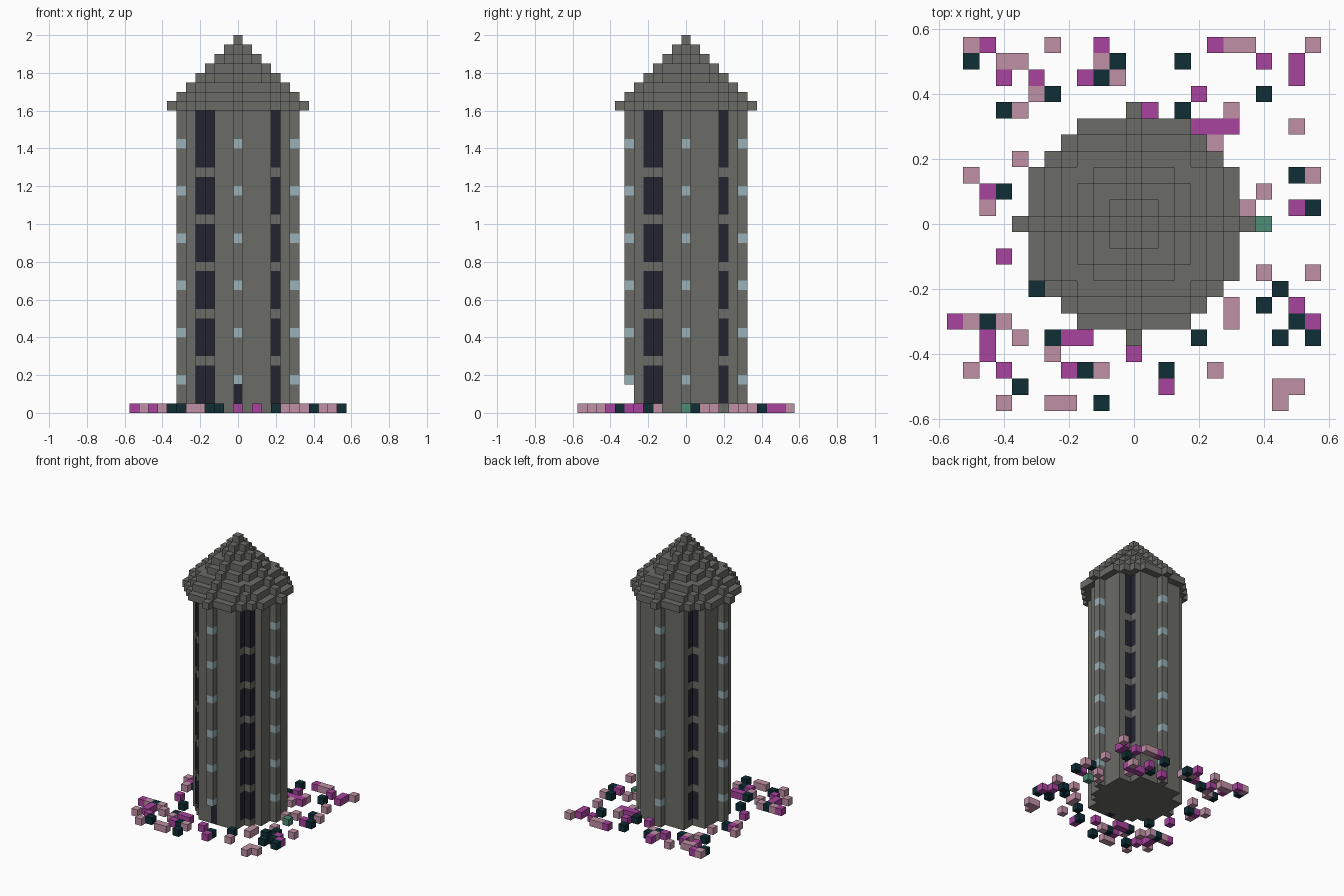
import bpy, bmesh
from mathutils import Vector

cube = bpy.data.objects.get("Cube")
if cube:
    bpy.data.objects.remove(cube, do_unlink=True)

UNIT = 0.05


def material(name, rgb):
    lin = [((c / 255 + 0.055) / 1.055) ** 2.4 for c in rgb]
    mat = bpy.data.materials.new(name)
    mat.use_nodes = True
    mat.diffuse_color = (*lin, 1)
    mat.node_tree.nodes["Principled BSDF"].inputs["Base Color"].default_value = (*lin, 1)
    return mat


STONE = material("grey stone", (107, 108, 102))
GLASS = material("dark glass", (36, 36, 48))
LAMP = material("pale blue lamp", (152, 177, 185))
PINK = material("dusty pink", (192, 145, 165))
MAGENTA = material("magenta", (167, 67, 157))
TEAL = material("deep teal", (14, 46, 53))
GREEN = material("sea green", (76, 142, 117))

AXES = [Vector(v) for v in ((1, 0, 0), (0, 1, 0), (0, 0, 1))]


def block_object(name, cells):
    # Outer skin of a set of unit blocks: {(x, y, layer): material}
    mats = list(dict.fromkeys(cells.values()))
    bm = bmesh.new()
    verts = {}

    def corner(p):
        key = tuple(round(c * 2) for c in p)
        if key not in verts:
            verts[key] = bm.verts.new((p.x * UNIT, p.y * UNIT, (p.z + 0.5) * UNIT))
        return verts[key]

    for cell, mat in cells.items():
        for i in range(3):
            for s in (-1, 1):
                n = AXES[i] * s
                if tuple(int(a + b) for a, b in zip(cell, n)) in cells:
                    continue
                u, v = AXES[(i + 1) % 3] / 2, AXES[(i + 2) % 3] / 2 * s
                c = Vector(cell) + n / 2
                quad = [corner(c + a * u + b * v)
                        for a, b in ((-1, -1), (1, -1), (1, 1), (-1, 1))]
                bm.faces.new(quad).material_index = mats.index(mat)
    mesh = bpy.data.meshes.new(name)
    bm.to_mesh(mesh)
    bm.free()
    for mat in mats:
        mesh.materials.append(mat)
    bpy.context.collection.objects.link(bpy.data.objects.new(name, mesh))


def disk(r):
    span = range(-r, r + 1)
    return [(x, y) for x in span for y in span if x * x + y * y <= r * r]


# Tower shaft: round plan with corner recesses for windows and lamps on the four ribs
RECESSED = {(-5, -3), (-3, -5), (5, -3)}
shaft = {}
for x, y in disk(6):
    if abs(x) == abs(y) == 4 or (x, y) in RECESSED:
        continue
    for z in range(32):
        mat = STONE
        if {abs(x), abs(y)} == {3, 4} and (z % 5 or z == 30):
            mat = GLASS
        if 6 in (abs(x), abs(y)) and z % 5 == 3:
            mat = LAMP
        # Doorway under the front rib
        if z < 3 and (x, y) == (0, -6):
            continue
        if z < 3 and (x, y) == (0, -5):
            mat = GLASS
        shaft[x, y, z] = mat
block_object("tower_shaft", shaft)

# Stepped conical roof
block_object("stepped_roof", {(x, y, 32 + k): STONE
                              for k in range(8) for x, y in disk(7 - k)})


# Flower blocks scattered on the ground, given as row: columns
def flower_bed(name, mat, rows):
    block_object(name, {(x, y, 0): mat for y, columns in rows.items() for x in columns})


flower_bed("pink_flowers", PINK, {
    11: (-10, -5, 6, 7, 11), 10: (-8, -7, -2), 9: (-1,), 8: (-6,), 7: (-7, 6),
    6: (10,), 5: (5,), 4: (-7,), 3: (-10, 11), 2: (8,), 1: (-9, 7),
    -3: (8, 11), -5: (6,), -6: (-10, -8, 6), -7: (-7,), -8: (-5,),
    -9: (-10, -2, 5), -10: (9, 10), -11: (-8, -5, -4, 9)})
flower_bed("magenta_flowers", MAGENTA, {
    11: (-9, -2, 5), 10: (8, 10), 9: (-8, -6, -3, 10), 8: (4,), 7: (1,),
    6: (4, 5, 6), 2: (-9,), 1: (10,), -2: (-8,), -5: (10,), -6: (-11, 11),
    -7: (-9, -4, -3), -8: (-9, 0), -9: (-8, -4), -10: (2,)})
flower_bed("teal_shrubs", TEAL, {
    10: (-10, -1, 3), 9: (-2,), 8: (-5, 8), 7: (-8, 3), 3: (10,), 2: (-8,),
    1: (11,), -4: (-6, 9), -5: (8,), -6: (-9, 10), -7: (-5, 4, 9, 11),
    -9: (-3, 2), -10: (-7,), -11: (-2,)})
flower_bed("green_shrub", GREEN, {0: (8,)})
